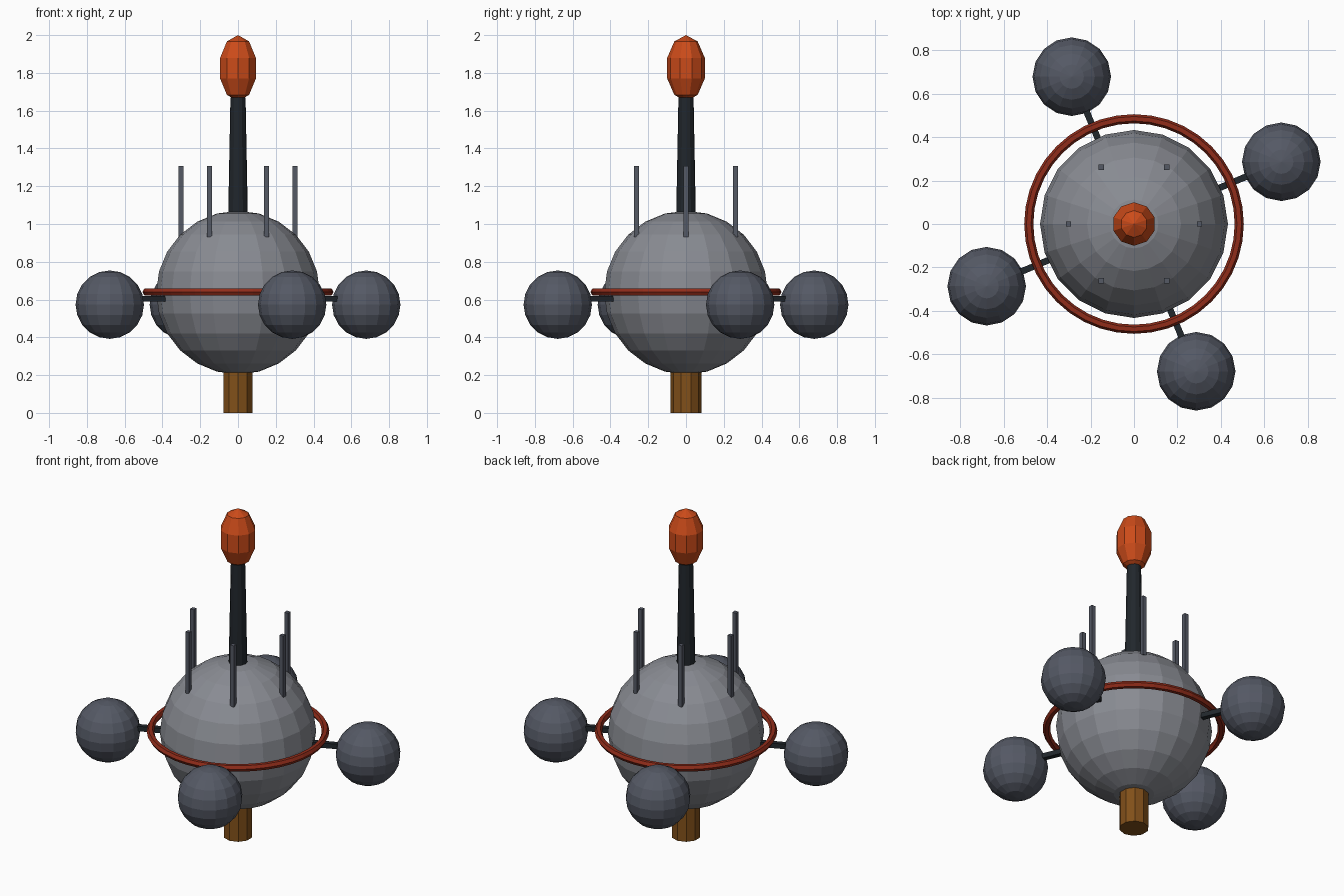
import bpy
from math import cos, sin, pi, radians

if "Cube" in bpy.data.objects:
    bpy.data.objects.remove(bpy.data.objects["Cube"])


def finish(name, color):
    ob = bpy.context.object
    ob.name = name
    key = "mat_%g_%g_%g" % color
    mat = bpy.data.materials.get(key) or bpy.data.materials.new(key)
    mat.diffuse_color = (*color, 1)
    mat.use_nodes = True
    mat.node_tree.nodes["Principled BSDF"].inputs["Base Color"].default_value = mat.diffuse_color
    ob.data.materials.append(mat)
    return ob


def ball(name, loc, scale, seg, rings, color):
    bpy.ops.mesh.primitive_uv_sphere_add(segments=seg, ring_count=rings, radius=1, location=loc)
    bpy.context.object.scale = scale
    return finish(name, color)


def tube(name, r1, r2, z1, z2, sides, color):
    bpy.ops.mesh.primitive_cone_add(vertices=sides, radius1=r1, radius2=r2,
                                    depth=z2 - z1, location=(0, 0, (z1 + z2) / 2))
    return finish(name, color)


def box(name, loc, size, angle, color):
    bpy.ops.mesh.primitive_cube_add(size=1, location=loc, rotation=(0, 0, angle))
    bpy.context.object.scale = size
    return finish(name, color)


GREY = (0.25, 0.26, 0.29)
SLATE = (0.09, 0.1, 0.13)
DARK = (0.015, 0.02, 0.025)
ORANGE = (0.6, 0.07, 0.01)
RED = (0.28, 0.025, 0.01)
BROWN = (0.22, 0.08, 0.01)

# Central stack: nozzle, hull, mast and tip
tube("nozzle", 0.082, 0.082, 0, 0.23, 10, BROWN)
ball("hull", (0, 0, 0.637), (0.433,) * 3, 20, 12, GREY)
tube("mast", 0.052, 0.04, 1.04, 1.67, 12, DARK)
ball("tip", (0, 0, 1.825), (0.105, 0.105, 0.175), 10, 5, ORANGE)

# Ring around the hull
bpy.ops.mesh.primitive_torus_add(major_radius=0.485, minor_radius=0.021, major_segments=40,
                                 minor_segments=6, location=(0, 0, 0.64))
finish("ring", RED)

# Four outer pods on arms
for i in range(4):
    a = radians(22.9) + i * pi / 2
    ball(f"pod_{i}", (0.737 * cos(a), 0.737 * sin(a), 0.573), (0.181,) * 3, 16, 10, SLATE)
    box(f"arm_{i}", (0.5 * cos(a), 0.5 * sin(a), 0.605), (0.26, 0.03, 0.03), a, DARK)

# Six antenna rods
for i in range(6):
    a = i * pi / 3
    box(f"rod_{i}", (0.302 * cos(a), 0.302 * sin(a), 1.12), (0.025, 0.025, 0.375), 0, SLATE)
